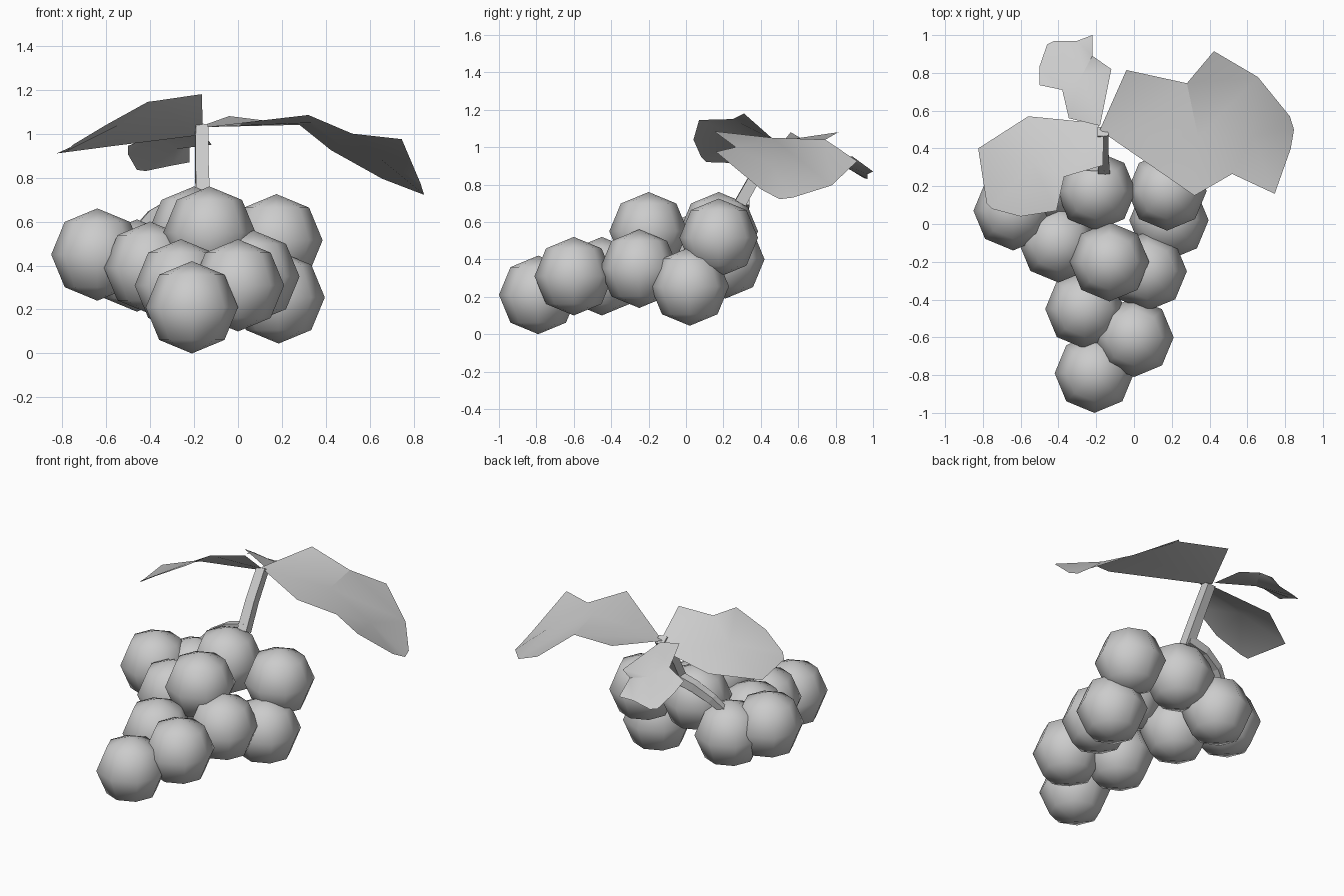
import bpy
import bmesh
from mathutils import Vector
from mathutils.geometry import delaunay_2d_cdt

if "Cube" in bpy.data.objects:
    bpy.data.objects.remove(bpy.data.objects["Cube"])


def link(name, data):
    ob = bpy.data.objects.new(name, data)
    bpy.context.collection.objects.link(ob)
    return ob


def grape(i, co, radius=0.21):
    """Low-poly smooth berry."""
    bm = bmesh.new()
    bmesh.ops.create_uvsphere(bm, u_segments=8, v_segments=4, radius=radius)
    for f in bm.faces:
        f.smooth = True
    me = bpy.data.meshes.new(f"grape_{i}")
    bm.to_mesh(me)
    bm.free()
    link(f"grape_{i}", me).location = co


def leaf(name, outline, ribs):
    """Thin leaf: outline plus inner rib points, triangulated in plan."""
    pts = outline + ribs
    vs, _, faces, orig, _, _ = delaunay_2d_cdt(
        [Vector(p[:2]) for p in pts], [], [list(range(len(outline)))], 1, 1e-5)
    me = bpy.data.meshes.new(name)
    me.from_pydata([(v.x, v.y, pts[o[0]][2]) for v, o in zip(vs, orig)], [], faces)
    ob = link(name, me)
    bpy.ops.object.select_all(action='DESELECT')
    ob.select_set(True)
    bpy.context.view_layer.objects.active = ob
    bpy.ops.object.shade_smooth_by_angle(angle=0.6)


def stem(name, path, radii, depth=0.042):
    """Four-sided tapering stem along a path."""
    cu = bpy.data.curves.new(name, 'CURVE')
    cu.dimensions = '3D'
    cu.bevel_depth = depth
    cu.bevel_resolution = 0
    cu.use_fill_caps = True
    sp = cu.splines.new('POLY')
    sp.points.add(len(path) - 1)
    for p, co, r in zip(sp.points, path, radii):
        p.co = (*co, 1)
        p.radius = r
        p.tilt = 0.785
    sp.use_smooth = False
    ob = link(name, cu)
    bpy.ops.object.select_all(action='DESELECT')
    ob.select_set(True)
    bpy.context.view_layer.objects.active = ob
    bpy.ops.object.convert(target='MESH')


# Bunch of grapes, front tip to back
for i, co in enumerate([
        (-0.21, -0.79, 0.21), (0.0, -0.60, 0.31), (-0.26, -0.45, 0.31),
        (0.07, -0.25, 0.35), (-0.13, -0.20, 0.55), (-0.40, -0.10, 0.39),
        (-0.64, 0.07, 0.45), (-0.20, 0.175, 0.55), (0.175, 0.175, 0.515),
        (0.185, 0.02, 0.255), (-0.46, 0.21, 0.40)]):
    grape(i + 1, co)

# Stalk and the branch bending down behind the grapes
stem("stalk", [(-0.16, 0.29, 0.70), (-0.165, 0.38, 0.86), (-0.165, 0.49, 1.03)],
     [1.05, 1.0, 0.95])
stem("branch", [(-0.15, 0.31, 0.72), (-0.28, 0.31, 0.69), (-0.39, 0.29, 0.63),
                (-0.46, 0.26, 0.56)], [1.0, 0.9, 0.8, 0.6])

# Three leaves meeting at the stalk top
leaf("right_leaf", [
    (-0.18, 0.50, 1.03), (-0.15, 0.475, 1.03), (0.32, 0.15, 1.085),
    (0.52, 0.265, 1.0), (0.745, 0.16, 0.975), (0.83, 0.40, 0.775),
    (0.847, 0.50, 0.722), (0.825, 0.57, 0.73), (0.656, 0.778, 0.795),
    (0.423, 0.915, 0.925), (0.28, 0.745, 1.04), (-0.04, 0.815, 1.08)],
    [(0.34, 0.46, 1.05), (0.63, 0.46, 0.90)])
leaf("left_leaf", [
    (-0.16, 0.48, 1.03), (-0.20, 0.535, 0.99), (-0.56, 0.57, 0.945),
    (-0.825, 0.40, 0.91), (-0.78, 0.11, 0.92), (-0.75, 0.08, 0.95),
    (-0.60, 0.04, 1.04), (-0.41, 0.07, 1.145), (-0.37, 0.25, 1.15),
    (-0.165, 0.31, 1.18)],
    [(-0.54, 0.33, 1.04)])
leaf("back_leaf", [
    (-0.18, 0.52, 1.03), (-0.12, 0.82, 0.95), (-0.22, 0.89, 0.95),
    (-0.22, 1.0, 0.87), (-0.30, 0.97, 0.855), (-0.42, 0.97, 0.83),
    (-0.46, 0.95, 0.835), (-0.50, 0.835, 0.905), (-0.50, 0.735, 0.945),
    (-0.38, 0.71, 0.99), (-0.345, 0.56, 1.08)],
    [(-0.28, 0.78, 0.93)])
